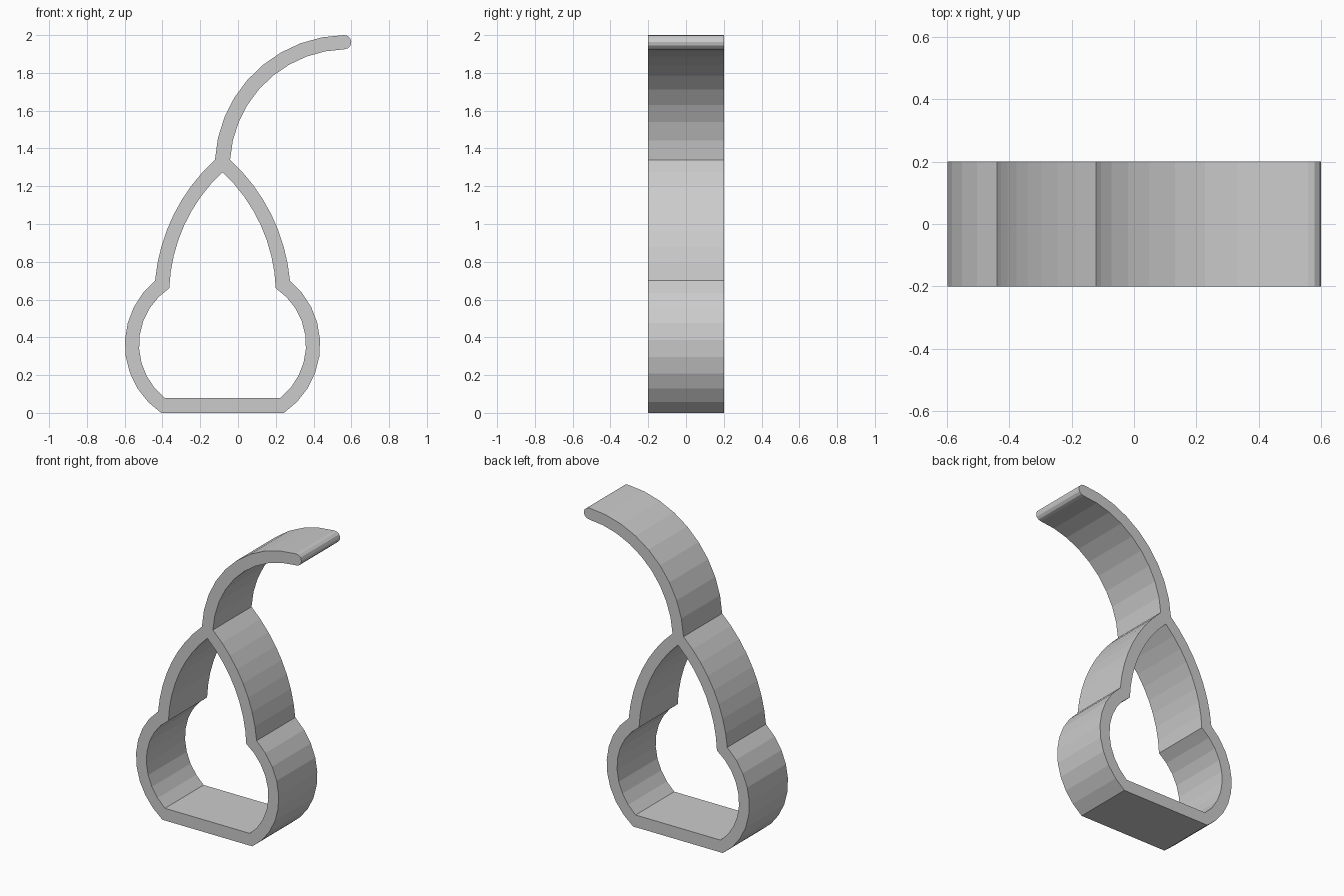
import bpy
import math
from mathutils import Vector

if "Cube" in bpy.data.objects:
    bpy.data.objects.remove(bpy.data.objects["Cube"], do_unlink=True)

AXIS = -0.082      # centre line of the pear body
HALF_DEPTH = 0.2


def arc(a, m, b, steps):
    """Points on the circular arc from a through m to b."""
    a, m, b = Vector(a), Vector(m), Vector(b)
    u, v = m - a, b - a
    d = 2 * (u.x * v.y - u.y * v.x)
    c = a + Vector((v.y * u.dot(u) - u.y * v.dot(v),
                    u.x * v.dot(v) - v.x * u.dot(u))) / d
    start = math.atan2(a.y - c.y, a.x - c.x)
    sweep = math.atan2(b.y - c.y, b.x - c.x) - start
    if d > 0:
        sweep %= math.tau
    else:
        sweep = -((-sweep) % math.tau)
    r = (a - c).length
    return [(c.x + r * math.cos(start + sweep * i / steps),
             c.y + r * math.sin(start + sweep * i / steps))
            for i in range(steps + 1)]


def mirrored(points):
    return [(2 * AXIS - x, z) for x, z in reversed(points)]


# Right half of the body wall, from the top down to the base
outer = (arc((-0.042, 1.34), (0.177, 1.049), (0.275, 0.7), 8)
         + arc((0.275, 0.7), (0.435, 0.36), (0.243, 0.0), 9)[1:])
inner = (arc((AXIS, 1.275), (0.11, 1.016), (0.2, 0.66), 8)
         + arc((0.2, 0.66), (0.36, 0.36), (0.225, 0.08), 9)[1:])

# Curved stem with a rounded tip
stem = (arc((-0.122, 1.34), (0.085, 1.8), (0.558, 2.0), 9)
        + arc((0.558, 2.0), (0.6, 1.962), (0.562, 1.925), 6)[1:]
        + arc((0.562, 1.925), (0.137, 1.741), (-0.042, 1.34), 9)[1:-1])

outline = outer + mirrored(outer)[:-1] + stem
opening = inner + mirrored(inner)[:-1]

# Filled profile extruded to the full depth
curve = bpy.data.curves.new("pear_frame", "CURVE")
curve.dimensions = "2D"
curve.fill_mode = "BOTH"
curve.extrude = HALF_DEPTH
for points in (outline, opening):
    spline = curve.splines.new("POLY")
    spline.points.add(len(points) - 1)
    for point, (x, z) in zip(spline.points, points):
        point.co = (x, z, 0, 1)
    spline.use_cyclic_u = True
    spline.use_smooth = False

frame = bpy.data.objects.new("pear_frame", curve)
bpy.context.collection.objects.link(frame)
frame.rotation_euler.x = math.pi / 2

# Plain grey material
grey = bpy.data.materials.new("plain_grey")
grey.use_nodes = True
colour = (0.6, 0.6, 0.6, 1)
grey.diffuse_color = colour
grey.node_tree.nodes["Principled BSDF"].inputs["Base Color"].default_value = colour
curve.materials.append(grey)

# Turn the profile into a flat-shaded mesh
bpy.ops.object.select_all(action="DESELECT")
frame.select_set(True)
bpy.context.view_layer.objects.active = frame
bpy.ops.object.convert(target="MESH")
bpy.ops.object.transform_apply(location=False, rotation=True, scale=False)
bpy.ops.object.shade_flat()
